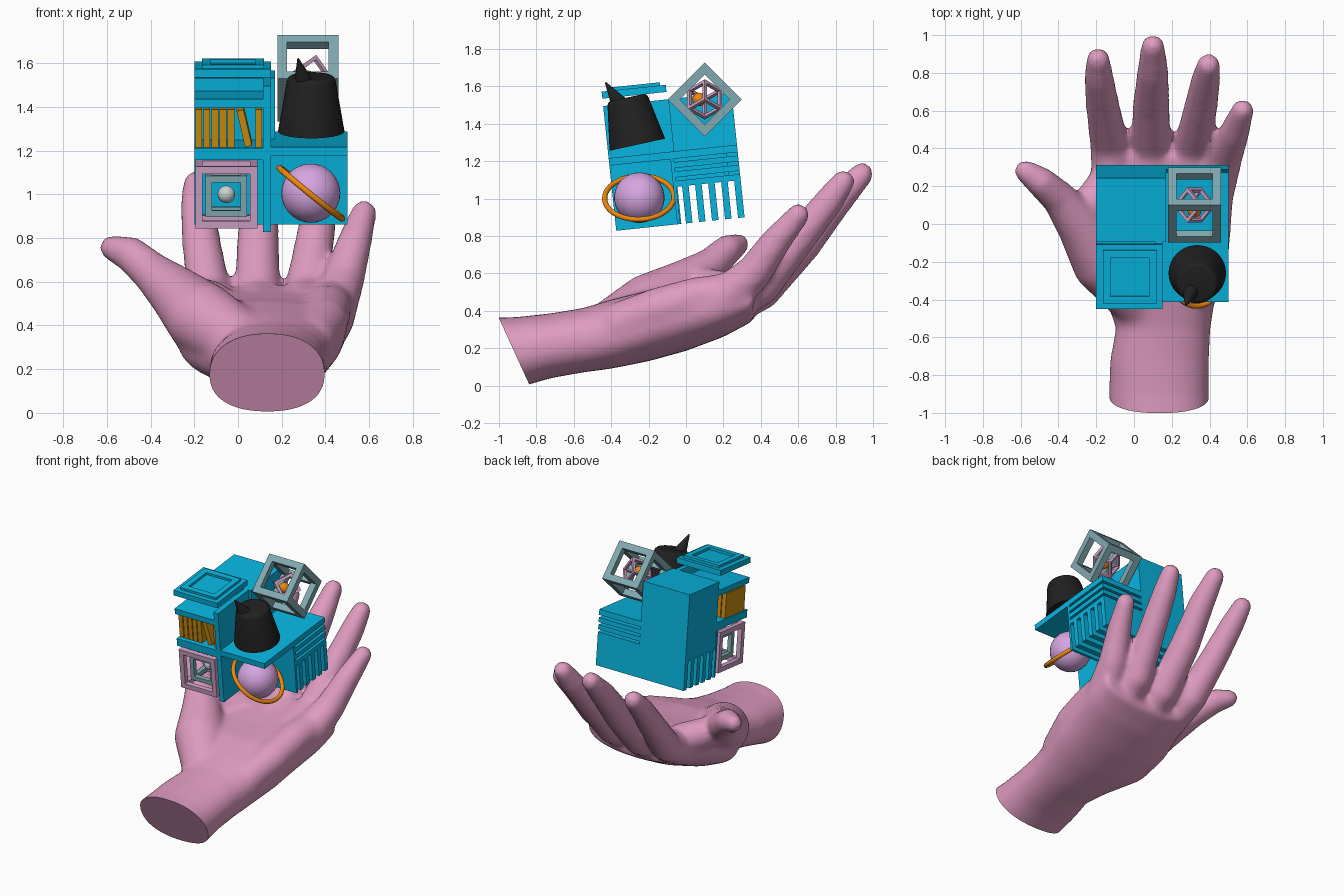
import bpy, bmesh, math
from mathutils import Matrix, Vector

if "Cube" in bpy.data.objects:
    bpy.data.objects.remove(bpy.data.objects["Cube"])

def material(name, col):
    m = bpy.data.materials.new(name)
    m.diffuse_color = (*col, 1)
    m.use_nodes = True
    m.node_tree.nodes["Principled BSDF"].inputs["Base Color"].default_value = m.diffuse_color
    return m

PINK = material("skin_pink", (.74, .33, .53))
TEAL = material("teal", (.002, .46, .74))
SLATE = material("slate", (.22, .40, .44))
LILAC = material("lilac", (.68, .38, .76))
MAUVE = material("mauve", (.62, .36, .57))
ORANGE = material("orange", (.85, .25, .005))
OCHRE = material("ochre", (.60, .27, .005))
BLACK = material("black", (.015, .015, .015))
PALE = material("pale_grey", (.6, .65, .65))

def add_object(name, bm, mat, M=Matrix(), smooth=False):
    bmesh.ops.recalc_face_normals(bm, faces=bm.faces)
    me = bpy.data.meshes.new(name)
    bm.to_mesh(me)
    bm.free()
    me.materials.append(mat)
    ob = bpy.data.objects.new(name, me)
    ob.matrix_world = M
    bpy.context.collection.objects.link(ob)
    if smooth:
        bpy.ops.object.select_all(action='DESELECT')
        ob.select_set(True)
        bpy.context.view_layer.objects.active = ob
        bpy.ops.object.shade_smooth_by_angle(angle=math.radians(40))
    return ob

# all blocks live in one frame tipped back 6 degrees (x, depth, height)
TILT = Matrix.Translation((0, -.373, .828)) @ Matrix.Rotation(math.radians(6), 4, 'X')

def boxes(name, spans, mat, M=TILT):
    bm = bmesh.new()
    for x0, x1, y0, y1, z0, z1 in spans:
        S = Matrix.Diagonal((x1 - x0, y1 - y0, z1 - z0, 1))
        C = Matrix.Translation(((x0 + x1) / 2, (y0 + y1) / 2, (z0 + z1) / 2))
        bmesh.ops.create_cube(bm, size=1, matrix=C @ S)
    return add_object(name, bm, mat, M)

def ball(name, r, mat, M):
    bm = bmesh.new()
    bmesh.ops.create_uvsphere(bm, u_segments=32, v_segments=16, radius=r)
    return add_object(name, bm, mat, M, True)

def frame_cube(name, size, bar, mat, M):
    spans, h = [], size / 2
    for ax in range(3):
        L = h if ax == 0 else h - bar
        for a in (-1, 1):
            for b in (-1, 1):
                r = [None] * 3
                r[ax] = (-L, L)
                for k, s in (((ax + 1) % 3, a), ((ax + 2) % 3, b)):
                    r[k] = (h - bar, h) if s > 0 else (-h, bar - h)
                spans.append(r[0] + r[1] + r[2])
    return boxes(name, spans, mat, M)

def cone(name, base, tip, r1, r2, mat, bevel=0):
    base, tip = Vector(base), Vector(tip)
    d = tip - base
    bm = bmesh.new()
    bmesh.ops.create_cone(bm, cap_ends=True, segments=40, radius1=r1, radius2=r2, depth=d.length)
    if bevel:
        top = [e for e in bm.edges if all(v.co.z > 0 for v in e.verts)]
        bmesh.ops.bevel(bm, geom=top, offset=bevel, segments=3, profile=.5, affect='EDGES')
    M = Matrix.Translation((base + tip) / 2) @ d.to_track_quat('Z', 'Y').to_matrix().to_4x4()
    return add_object(name, bm, mat, M, True)

# ---- hand: lofted palm plus ball-chain fingers, fused by a voxel remesh ----
bm = bmesh.new()
# y, centre x, half width, bottom z, top z, hollow of the palm
palm = [(-1.12, .14, .265, -.05, .36, 0), (-.9, .132, .265, -.012, .367, 0),
        (-.72, .135, .262, .04, .387, 0), (-.55, .155, .25, .07, .415, 0),
        (-.4, .14, .29, .09, .47, .01), (-.2, .10, .38, .13, .55, .04),
        (0, .11, .395, .185, .61, .085), (.2, .15, .385, .26, .62, .065), (.36, .165, .37, .345, .59, .0)]
N, rings = 32, []
for y, cx, rx, lo, hi, dip in palm:
    ring = []
    for i in range(N):
        t = 2 * math.pi * i / N
        c, s = (math.copysign(abs(f(t)) ** .88, f(t)) for f in (math.cos, math.sin))
        z = (lo + hi) / 2 + (hi - lo) / 2 * s - (dip * (1 - c * c) if s > 0 else 0)
        ring.append(bm.verts.new((cx + rx * c, y, z)))
    rings.append(ring)
for a, b in zip(rings, rings[1:]):
    for i in range(N):
        bm.faces.new((a[i], a[(i + 1) % N], b[(i + 1) % N], b[i]))
bm.faces.new(rings[0])
bm.faces.new(rings[-1])

# fingers, thumb, outer heel of the palm, thumb web: x, y, z, radius
digits = [
    [(.42, .2, .46, .12), (.48, .36, .60, .098), (.53, .48, .77, .082), (.575, .60, .912, .062)],
    [(.30, .2, .44, .13), (.31, .40, .53, .104), (.35, .60, .78, .092), (.38, .76, .98, .08), (.395, .84, 1.09, .064)],
    [(.09, .2, .43, .13), (.09, .40, .51, .108), (.09, .62, .75, .10), (.10, .80, .98, .086), (.10, .94, 1.13, .064)],
    [(-.10, .2, .43, .125), (-.13, .42, .53, .105), (-.165, .62, .76, .092), (-.185, .77, .94, .08), (-.19, .87, 1.045, .064)],
    [(.02, -.40, .31, .15), (-.16, -.20, .43, .17), (-.275, -.02, .54, .13), (-.39, .13, .64, .095),
     (-.49, .22, .725, .082), (-.575, .28, .755, .06)],
    [(.33, -.35, .33, .12), (.39, -.15, .41, .115), (.41, .05, .47, .11), (.42, .2, .49, .11)],
    [(-.29, .03, .545, .10), (-.13, .22, .50, .11)]]
unit = bmesh.new()
bmesh.ops.create_icosphere(unit, subdivisions=3, radius=1)
unit.verts.index_update()
STEPS = 7
for path in digits:
    for p, q in zip(path, path[1:]):
        for k in range(STEPS):
            x, y, z, r = (a + (b - a) * k / (STEPS - 1) for a, b in zip(p, q))
            vs = [bm.verts.new(v.co * r + Vector((x, y, z))) for v in unit.verts]
            for f in unit.faces:
                bm.faces.new([vs[v.index] for v in f.verts])
unit.free()
raw = add_object("hand_raw", bm, PINK)
rm = raw.modifiers.new("fuse", 'REMESH')
rm.mode, rm.voxel_size = 'VOXEL', .017
sm = raw.modifiers.new("soften", 'SMOOTH')
sm.factor, sm.iterations = .5, 15
fused = raw.evaluated_get(bpy.context.evaluated_depsgraph_get()).to_mesh()
bm = bmesh.new()
bm.from_mesh(fused)
bpy.data.objects.remove(raw)
# slanted wrist cut
bmesh.ops.bisect_plane(bm, geom=bm.verts[:] + bm.edges[:] + bm.faces[:], plane_co=(0, -1, .36),
                       plane_no=(0, -.35, -.16), clear_outer=True)
bmesh.ops.holes_fill(bm, edges=[e for e in bm.edges if e.is_boundary], sides=0)
add_object("hand", bm, PINK, smooth=True)

# ---- block structure ----
boxes("tower", [(-.2, .17, .35, .69, .2, .67)], TEAL)
boxes("niche_back_wall", [(-.2, .5, .328, .345, 0, .35)], TEAL)
boxes("divider_wall", [(.115, .15, 0, .35, 0, .67)], TEAL)
boxes("terrace_slab", [(.15, .5, 0, .69, .35, .39)], TEAL)
boxes("lower_shelf", [(-.2, .115, 0, .35, .33, .385)], TEAL)
boxes("upper_shelf", [(-.2, .115, 0, .35, .57, .61)], TEAL)
boxes("louvres", [(.17, .5, .345, .69, w, w + .032) for w in (.2, .25, .3)], TEAL)
boxes("louvre_core", [(.17, .44, .345, .63, .2, .35)], TEAL)
boxes("fins", [(-.2, .5, .375 + .07 * i, .41 + .07 * i, 0, .2) for i in range(5)], TEAL)
boxes("roof_slab", [(-.2, .15, 0, .345, .71, .748)], TEAL)
boxes("roof_rim", [(-.165, .12, .03, .07, .748, .765), (-.165, .12, .275, .315, .748, .765),
                   (-.165, -.125, .07, .275, .748, .765), (.08, .12, .07, .275, .748, .765)], TEAL)

# books
boxes("books", [(-.195 + .037 * i, -.164 + .037 * i, .03, .25, .385, .56) for i in range(5)]
      + [(.08, .11, .03, .25, .385, .56)], OCHRE)
lean = TILT @ Matrix.Translation((.048, 0, .39)) @ Matrix.Rotation(math.radians(-13), 4, 'Y')
boxes("leaning_book", [(-.016, .016, .03, .25, 0, .17)], OCHRE, lean)

# nested frames under the shelf
nest = TILT @ Matrix.Translation((-.053, .15, .157))
frame_cube("outer_frame", .285, .034, MAUVE, nest)
frame_cube("inner_frame", .19, .03, SLATE, nest)
ball("frame_ball", .04, PALE, nest)

# ringed globe
globe = TILT @ Matrix.Translation((.333, .141, .163))
ball("globe", .135, LILAC, globe)
bpy.ops.mesh.primitive_torus_add(major_radius=.185, minor_radius=.014, major_segments=64, minor_segments=12)
ring = bpy.context.object
ring.name = "globe_ring"
ring.matrix_world = (Matrix.Translation(globe.translation) @ Matrix.Rotation(math.radians(2), 4, 'X')
                     @ Matrix.Rotation(math.radians(39), 4, 'Y'))
ring.data.materials.append(ORANGE)
bpy.ops.object.shade_smooth()

# tipped frame with a small frame standing on its corner
spot = Matrix.Translation((.32, .1, 1.53))
frame_cube("tipped_frame", .28, .045, SLATE, spot @ Matrix.Rotation(math.radians(45), 4, 'X'))
corner = Vector((1, 1, 1)).rotation_difference(Vector((1, 0, 0))).to_matrix().to_4x4()
frame_cube("corner_frame", .132, .018, MAUVE, spot @ Matrix.Rotation(math.radians(45), 4, 'X') @ corner)
ball("frame_core", .036, ORANGE, spot @ Matrix.Translation((0, -.03, 0)))

# black pot with spike
cone("pot", (.335, -.26, 1.288), (.335, -.315, 1.54), .152, .108, BLACK, .02)
cone("pot_spike", (.305, -.345, 1.49), (.275, -.43, 1.62), .052, .004, BLACK)
